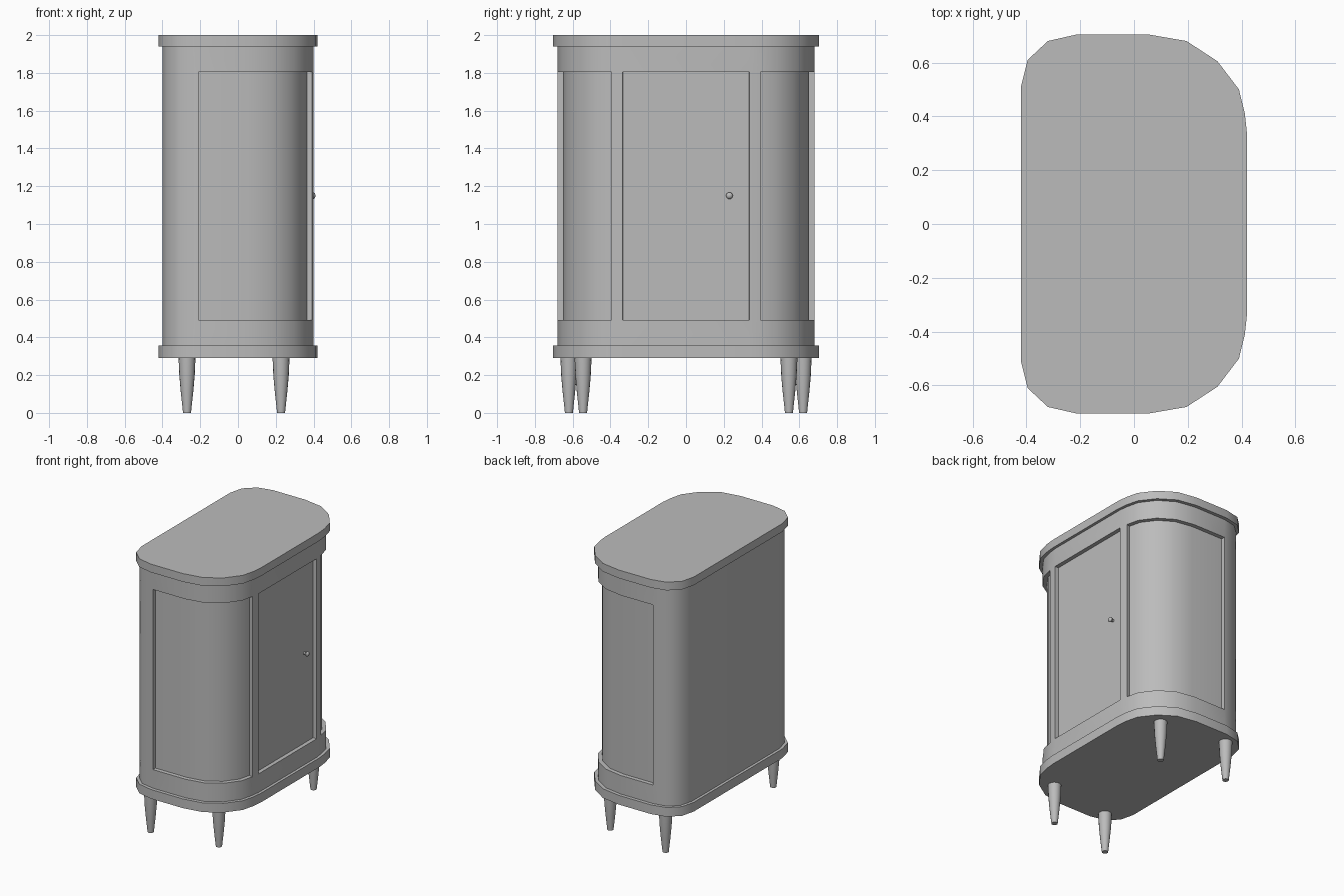
import bpy, bmesh, math

if "Cube" in bpy.data.objects:
    bpy.data.objects.remove(bpy.data.objects["Cube"])

GREY = (0.5, 0.5, 0.5, 1)
mat = bpy.data.materials.new("plain grey")
mat.use_nodes = True
mat.diffuse_color = GREY
mat.node_tree.nodes["Principled BSDF"].inputs["Base Color"].default_value = GREY

# Half outlines (y > 0), from the flat back round to the bowed door side
SLAB = [(-.42, .51), (-.395, .61), (-.32, .68), (-.21, .705), (.05, .705),
        (.195, .68), (.31, .605), (.39, .50), (.412, .41), (.42, .335)]
BODY = [(-.40, .505), (-.375, .60), (-.31, .66), (-.21, .68), (.05, .68),
        (.185, .656), (.295, .587), (.371, .485), (.392, .395), (.40, .335)]


def finish(bm, name, angle=40):
    bmesh.ops.recalc_face_normals(bm, faces=bm.faces)
    mesh = bpy.data.meshes.new(name)
    bm.to_mesh(mesh)
    bm.free()
    mesh.materials.append(mat)
    obj = bpy.data.objects.new(name, mesh)
    bpy.context.collection.objects.link(obj)
    bpy.ops.object.select_all(action='DESELECT')
    obj.select_set(True)
    bpy.context.view_layer.objects.active = obj
    bpy.ops.object.shade_smooth_by_angle(angle=math.radians(angle))
    return obj


def loft(rings):
    """Skin closed rings of points and cap both ends."""
    bm = bmesh.new()
    loops = [[bm.verts.new(p) for p in ring] for ring in rings]
    for low, high in zip(loops, loops[1:]):
        for i in range(len(low)):
            j = (i + 1) % len(low)
            bm.faces.new((low[i], low[j], high[j], high[i]))
    bm.faces.new(loops[0][::-1])
    bm.faces.new(loops[-1])
    bmesh.ops.recalc_face_normals(bm, faces=bm.faces)
    return bm


def prism(half, levels):
    outline = half + [(x, -y) for x, y in reversed(half)]
    return loft([[(x, y, z) for x, y in outline] for z in levels])


def lathe(name, profile, place, axis='z', sides=16):
    rings = []
    for r, h in profile:
        ring = []
        for k in range(sides):
            a = math.tau * k / sides
            u, v = r * math.cos(a), r * math.sin(a)
            ring.append((u, v, h) if axis == 'z' else (h, u, v))
        rings.append(ring)
    obj = finish(loft(rings), name)
    obj.location = place
    return obj


# Top and base slabs
finish(prism(SLAB, (1.94, 2.0)), "top_slab")
finish(prism(SLAB, (.29, .357)), "base_slab")

# Body with a recessed door and two recessed curved side panels
bm = prism(BODY, (.357, .492, 1.805, 1.94))
bm.normal_update()
middle = [f for f in bm.faces
          if abs(f.calc_center_median().z - 1.15) < .02 and abs(f.normal.z) < .5]


def panel(test):
    faces = [f for f in middle if test(f.calc_center_median())]
    bmesh.ops.inset_region(bm, faces=faces, thickness=.001, depth=-.028,
                           use_even_offset=True, use_boundary=True)


panel(lambda c: c.x > .38 and abs(c.y) < .1)
for side in (1, -1):
    panel(lambda c: c.x > -.2 and c.y * side > .41)
finish(bm, "cabinet_body")

# Door knob
lathe("door_knob", [(.009, 0), (.009, .016), (.016, .022), (.018, .029),
                    (.014, .036), (.005, .04)], (.37, .23, 1.15), axis='x')

# Tapered legs
for x, y, depth in ((.228, .545, "door_side"), (-.27, .62, "rear")):
    for s, side in ((1, "far"), (-1, "near")):
        lathe(f"{depth}_{side}_leg", [(.021, 0), (.033, .11), (.041, .2), (.045, .295)],
              (x, s * y, 0))
